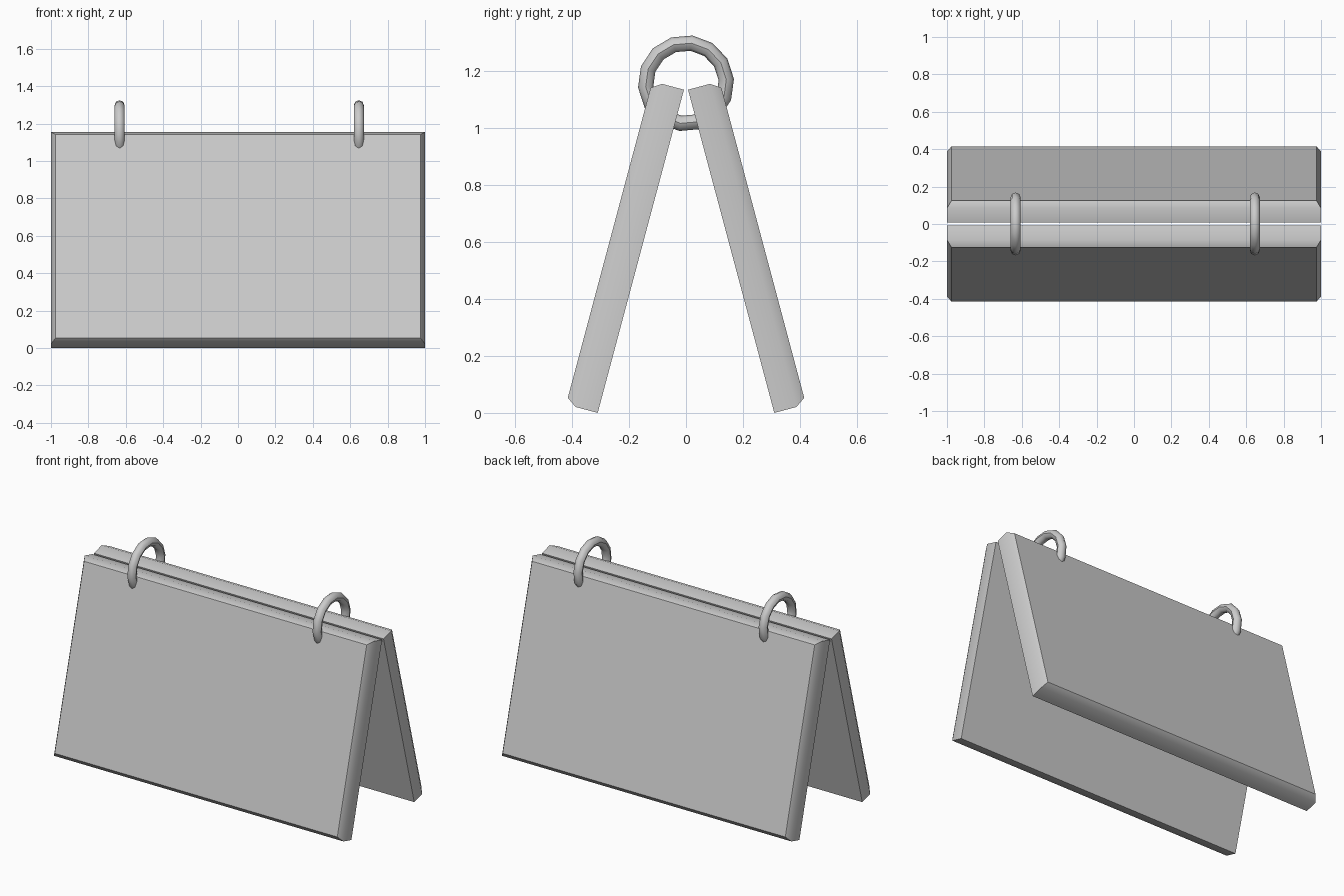
import bpy, bmesh, math
from mathutils import Vector

if "Cube" in bpy.data.objects:
    bpy.data.objects.remove(bpy.data.objects["Cube"])

TILT = math.atan2(0.303, 1.135)
LENGTH = 1.174


def finish(name, bm):
    bmesh.ops.recalc_face_normals(bm, faces=bm.faces)
    me = bpy.data.meshes.new(name)
    bm.to_mesh(me)
    bm.free()
    ob = bpy.data.objects.new(name, me)
    bpy.context.collection.objects.link(ob)
    bpy.ops.object.select_all(action='DESELECT')
    ob.select_set(True)
    bpy.context.view_layer.objects.active = ob
    bpy.ops.object.shade_smooth_by_angle(angle=math.radians(45))
    return ob


def bridge(bm, a, b):
    n = len(a)
    for i in range(n):
        j = (i + 1) % n
        bm.faces.new((a[i], a[j], b[j], b[i]))


# Leaning panel: flat inner face, outer face with chamfered border
def panel(name, side):
    up = Vector((0, -side * math.sin(TILT), math.cos(TILT)))
    out = Vector((0, side * math.cos(TILT), math.sin(TILT)))
    foot = Vector((0, side * 0.31, 0))
    bm = bmesh.new()
    loops = []
    for depth, inset in ((0, 0), (0.08, 0), (0.115, 0.024)):
        x, lo, hi = 1 - inset, inset, LENGTH - inset
        loops.append([bm.verts.new(foot + Vector((px, 0, 0)) + up * h + out * depth)
                      for px, h in ((-x, lo), (x, lo), (x, hi), (-x, hi))])
    bridge(bm, loops[0], loops[1])
    bridge(bm, loops[1], loops[2])
    bm.faces.new(loops[0])
    bm.faces.new(loops[2])
    return finish(name, bm)


# Binding ring: low-poly torus standing in the YZ plane
def ring(name, x, major=0.142, minor=0.027, n=14, m=8):
    bm = bmesh.new()
    loops = []
    for i in range(n):
        a = math.radians(5) + math.tau * i / n
        loop = []
        for k in range(m):
            b = math.tau * k / m
            r = major + minor * math.cos(b)
            loop.append(bm.verts.new((x + minor * math.sin(b),
                                      r * math.cos(a), 1.157 + r * math.sin(a))))
        loops.append(loop)
    for i in range(n):
        bridge(bm, loops[i], loops[(i + 1) % n])
    return finish(name, bm)


panel("front_panel", -1)
panel("back_panel", 1)
ring("left_ring", -0.633)
ring("right_ring", 0.646)
